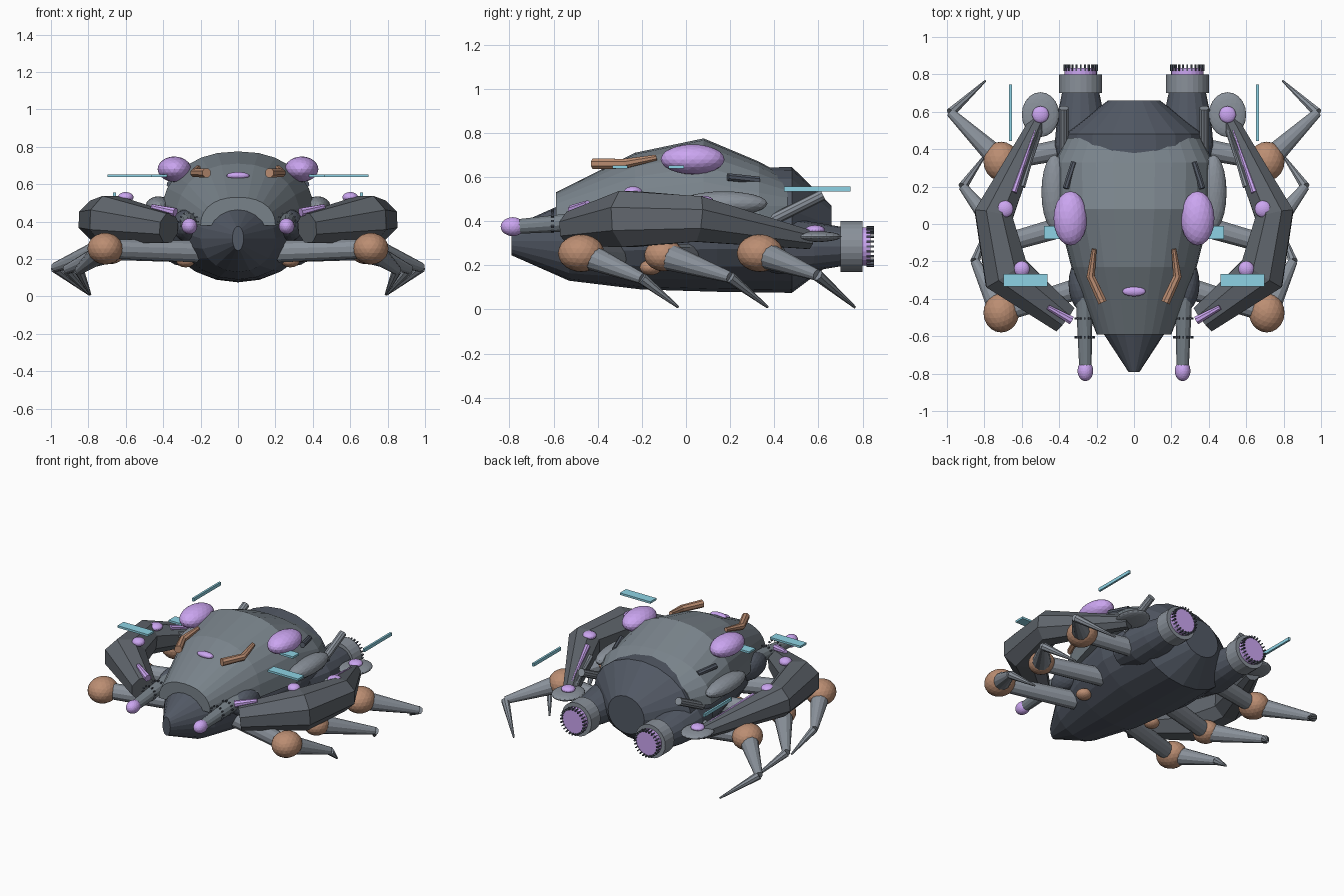
import bpy, bmesh
from math import sin, cos, pi, copysign
from mathutils import Vector, Matrix

if "Cube" in bpy.data.objects:
    bpy.data.objects.remove(bpy.data.objects["Cube"])


def mat(name, *rgb):
    m = bpy.data.materials.new(name)
    m.diffuse_color = (*rgb, 1)
    m.use_nodes = True
    m.node_tree.nodes["Principled BSDF"].inputs["Base Color"].default_value = m.diffuse_color
    return m


HULL = mat("hull_dark", .085, .10, .13)
PLATE = mat("plate_grey", .19, .225, .255)
DARK = mat("arm_grey", .115, .13, .15)
LEG = mat("leg_grey", .25, .28, .32)
COPPER = mat("copper", .50, .27, .17)
VIOLET = mat("violet", .60, .38, .88)
CYAN = mat("cyan", .27, .65, .78)


def finish(bm, name, material, mirror):
    bmesh.ops.recalc_face_normals(bm, faces=bm.faces)
    me = bpy.data.meshes.new(name)
    bm.to_mesh(me)
    bm.free()
    me.materials.append(material)
    ob = bpy.data.objects.new(name, me)
    bpy.context.collection.objects.link(ob)
    if mirror:
        ob.modifiers.new("mirror", 'MIRROR').use_mirror_merge = False
    return ob


def skin(rings, name, material, mirror):
    """Bridge rings of points and cap both ends."""
    bm = bmesh.new()
    vs = [[bm.verts.new(p) for p in r] for r in rings]
    n = len(vs[0])
    for a, b in zip(vs, vs[1:]):
        for i in range(n):
            j = (i + 1) % n
            bm.faces.new((a[i], a[j], b[j], b[i]))
    bm.faces.new(vs[0])
    bm.faces.new(vs[-1])
    return finish(bm, name, material, mirror)


def loft(name, sections, material, n=20, arc=2 * pi, mirror=False, x=0, square=2):
    """(Super)elliptic sections along y: (y, z centre, x radius, z radius)."""
    def p(v):
        return copysign(abs(v) ** (2 / square), v)
    steps = n if arc > 6 else n + 1
    return skin([[(x + rx * p(cos(arc * i / n)), y, z + rz * p(sin(arc * i / n))) for i in range(steps)]
                 for y, z, rx, rz in sections], name, material, mirror)


def tube(name, pts, radii, material, n=12):
    """Tapered round tube through points, mirrored in x."""
    pts = [Vector(p) for p in pts]
    rings = []
    for k, p in enumerate(pts):
        a, b = pts[max(k - 1, 0)], pts[min(k + 1, len(pts) - 1)]
        t = (b - a).normalized()
        u = t.cross(Vector((0, 0, 1))).normalized()
        v = u.cross(t)
        rings.append([p + radii[k] * (u * cos(2 * pi * (i + .5) / n) + v * sin(2 * pi * (i + .5) / n))
                      for i in range(n)])
    return skin(rings, name, material, True)


def ball(name, c, r, material, mirror=True, sub=3):
    bm = bmesh.new()
    bmesh.ops.create_icosphere(bm, subdivisions=sub, radius=1,
                               matrix=Matrix.Translation(c) @ Matrix.Diagonal((*r, 1)))
    return finish(bm, name, material, mirror)


def box(name, c, size):
    bm = bmesh.new()
    bmesh.ops.create_cube(bm, size=1, matrix=Matrix.Translation(c) @ Matrix.Diagonal((*size, 1)))
    return finish(bm, name, CYAN, True)


def teeth(name, c, r, count, size):
    """Ring of small blocks around the y axis."""
    bm = bmesh.new()
    for i in range(count):
        m = Matrix.Translation(c) @ Matrix.Rotation(2 * pi * i / count, 4, 'Y') @ Matrix.Translation((r, 0, 0))
        bmesh.ops.create_cube(bm, size=1, matrix=m @ Matrix.Diagonal((*size, 1)))
    return finish(bm, name, HULL, True)


# Body: hull, upper shell
loft("hull", [(-.79, .31, .03, .065), (-.53, .31, .20, .18), (-.2, .35, .32, .26),
              (.14, .36, .39, .28), (.48, .36, .375, .285), (.66, .34, .14, .13)], HULL)
loft("upper_shell", [(-.59, .38, .20, .15), (-.23, .39, .335, .32), (.08, .40, .415, .375),
                     (.33, .40, .425, .27), (.46, .42, .36, .18)], PLATE, n=14, arc=pi, square=2.25)
ball("side_pod", (.425, .17, .48), (.07, .2, .055), LEG)
tube("shell_vent", [(.365, .19, .60), (.32, .33, .585)], [.018, .018], HULL, 8)

# Eyes, brows and chest light
ball("eye", (.34, .03, .68), (.09, .145, .068), VIOLET)
tube("brow", [(.213, -.135, .688), (.232, -.28, .66), (.168, -.42, .66)], [.014, .024, .026], COPPER, 8)
ball("brow_light", (0, -.36, .645), (.062, .027, .02), VIOLET, False)

# Rear thrusters
loft("thruster_pod", [(.25, .30, .10, .10), (.42, .29, .14, .13), (.58, .285, .125, .11),
                      (.70, .285, .10, .09)], HULL, 16, mirror=True, x=.285)
loft("thruster_ring", [(.70, .285, .115, .115), (.80, .285, .115, .115)], LEG, 24, mirror=True, x=.285)
loft("thruster_glow", [(.79, .285, .087, .087), (.835, .285, .087, .087)], VIOLET, 24, mirror=True, x=.285)
teeth("thruster_teeth", (.285, .835, .285), .087, 24, (.012, .035, .007))
tube("exhaust_pipe", [(.375, .36, .39), (.375, .62, .52)], [.026, .026], LEG, 10)

# Front cannons
tube("cannon", [(.26, -.77, .375), (.265, -.45, .40), (.28, -.22, .42)], [.034, .045, .05], PLATE)
ball("cannon_root", (.28, -.32, .38), (.07, .14, .085), HULL)
ball("cannon_tip", (.26, -.785, .375), (.042, .055, .043), VIOLET)
for y in (-.605, -.505):
    teeth("cannon_teeth", (.263, y, .40), .048, 12, (.012, .012, .008))

# Heavy arms
tube("arm", [(.37, -.51, .365), (.685, -.265, .41), (.75, .05, .41), (.51, .56, .315)],
     [.085, .138, .112, .045], DARK, 8)
ball("arm_end_disc", (.50, .585, .33), (.10, .12, .025), LEG)
ball("arm_end_light", (.50, .585, .36), (.045, .045, .022), VIOLET)
ball("elbow_light", (.69, .08, .49), (.045, .045, .025), VIOLET)
ball("wrist_light", (.60, -.24, .53), (.042, .042, .028), VIOLET)
tube("arm_strip", [(.645, .17, .46), (.53, .50, .37)], [.02, .006], VIOLET, 8)
tube("arm_rod", [(.60, .20, .41), (.50, .54, .34)], [.02, .015], LEG, 8)
tube("fore_light", [(.46, -.445, .48), (.335, -.515, .45)], [.014, .024], VIOLET, 8)

# Legs: hip, ball joint, knee, tip
for label, hip, joint, r, knee, tip in (
        ("front", (.22, -.32, .24), (.71, -.475, .255), 1, (.85, -.20, .14), (.79, -.035, .01)),
        ("middle", (.26, .02, .24), (.68, -.10, .245), .85, (.915, .20, .145), (.795, .37, .01)),
        ("rear", (.28, .42, .25), (.71, .335, .255), 1, (.98, .595, .155), (.795, .765, .01))):
    tube(label + "_thigh", [hip, joint], [.06, .052], LEG)
    ball(label + "_leg_joint", joint, (.095 * r, .105 * r, .085 * r), COPPER)
    tube(label + "_shin", [joint, knee], [.065, .025], LEG)
    tube(label + "_claw", [knee, tip], [.027, .006], LEG, 8)
ball("hip_cap", (.28, -.16, .19), (.05, .05, .035), COPPER)

# Floating plates
box("front_plate", (.58, -.30, .645), (.235, .068, .014))
box("inner_plate", (.43, -.045, .645), (.10, .07, .014))
box("rear_bar", (.66, .595, .545), (.014, .30, .022))
